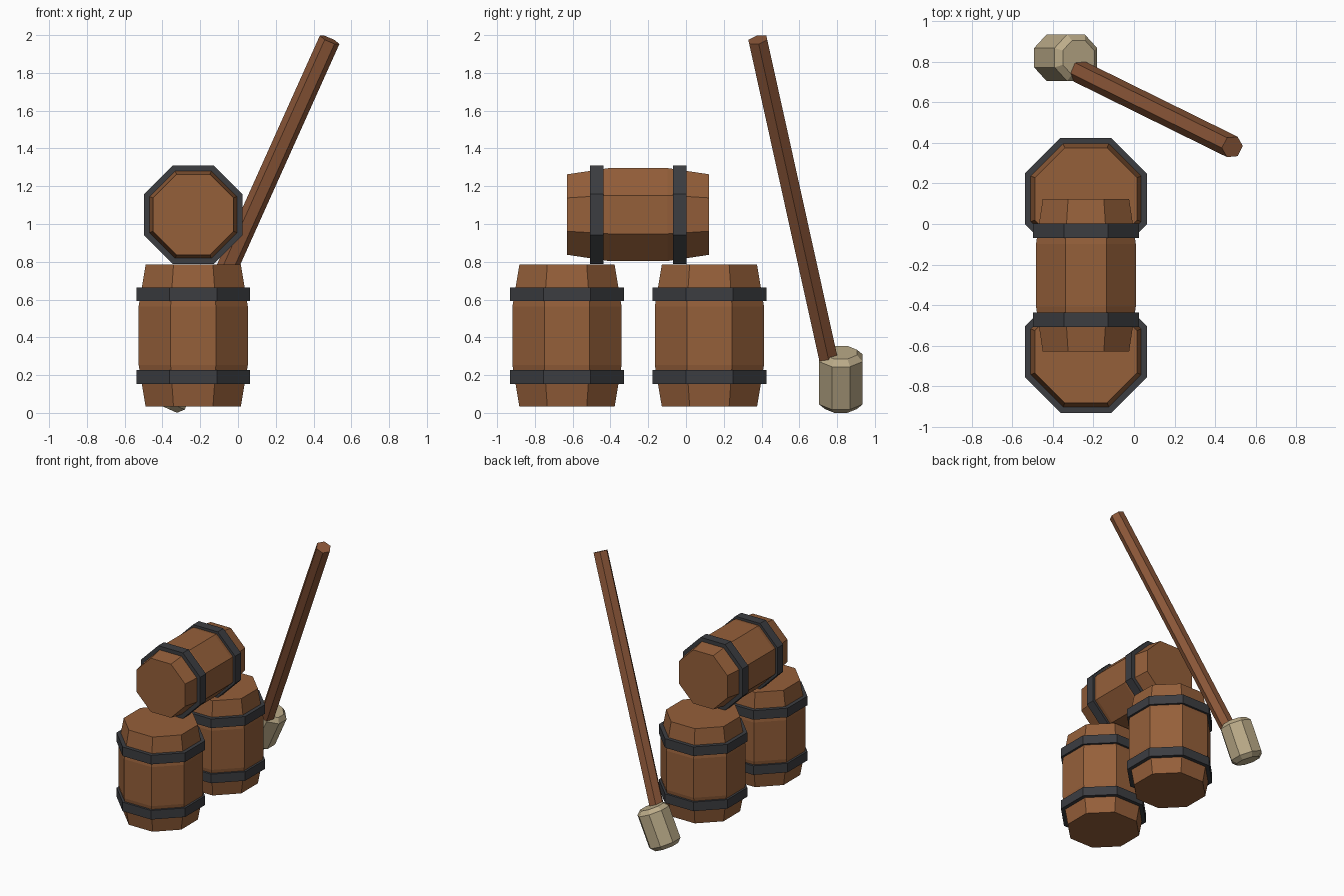
import bpy, bmesh, math
from mathutils import Matrix, Vector

if "Cube" in bpy.data.objects:
    bpy.data.objects.remove(bpy.data.objects["Cube"])


def material(name, rgb):
    m = bpy.data.materials.new(name)
    m.diffuse_color = (*rgb, 1)
    m.use_nodes = True
    m.node_tree.nodes["Principled BSDF"].inputs["Base Color"].default_value = m.diffuse_color
    return m


WOOD = material("barrel_wood", (0.30, 0.115, 0.042))
IRON = material("hoop_iron", (0.045, 0.047, 0.053))
SHAFT = material("shaft_wood", (0.26, 0.095, 0.040))
PALE = material("pale_wood", (0.50, 0.41, 0.25))


def lathe(name, profile, mat, matrix, sides=8, turn=0.5, ring=False):
    """Flat-sided turned solid; profile is (flat radius, height). ring = closed loop profile."""
    bm = bmesh.new()
    k = 1 / math.cos(math.pi / sides)
    rows = []
    for r, z in profile:
        angles = [(i + turn) * 2 * math.pi / sides for i in range(sides)]
        rows.append([bm.verts.new((r * k * math.cos(a), r * k * math.sin(a), z)) for a in angles])
    pairs = list(zip(rows, rows[1:]))
    if ring:
        pairs.append((rows[-1], rows[0]))
    else:
        bm.faces.new(rows[0][::-1])
        bm.faces.new(rows[-1])
    for a, b in pairs:
        for i in range(sides):
            j = (i + 1) % sides
            bm.faces.new((a[i], a[j], b[j], b[i]))
    bmesh.ops.recalc_face_normals(bm, faces=bm.faces)
    mesh = bpy.data.meshes.new(name)
    bm.to_mesh(mesh)
    bm.free()
    mesh.materials.append(mat)
    ob = bpy.data.objects.new(name, mesh)
    ob.matrix_world = matrix
    bpy.context.collection.objects.link(ob)
    return ob


def barrel(name, matrix, end, belly, hoop):
    # staved body
    lathe(name + "_body", [(end, -0.376), (belly, -0.155), (belly, 0.155), (end, 0.376)], WOOD, matrix)
    # two iron hoops
    inner = end + 0.01
    for label, z in (("lower", -0.219), ("upper", 0.219)):
        lathe(f"{name}_{label}_hoop",
              [(inner, z - 0.036), (hoop, z - 0.036), (hoop, z + 0.036), (inner, z + 0.036)],
              IRON, matrix, ring=True)


# two standing barrels and one lying across them
barrel("front_barrel", Matrix.Translation((-0.237, -0.63, 0.409)), 0.252, 0.289, 0.301)
barrel("back_barrel", Matrix.Translation((-0.237, 0.124, 0.409)), 0.252, 0.289, 0.301)
barrel("top_barrel", Matrix.Translation((-0.237, -0.253, 1.05)) @ Matrix.Rotation(math.pi / 2, 4, 'X'),
       0.213, 0.246, 0.261)

# mallet head: chamfered octagonal block leaning towards +x
lathe("mallet_head", [(0.085, -0.156), (0.115, -0.124), (0.115, 0.124), (0.085, 0.156)], PALE,
      Matrix.Translation((-0.337, 0.82, 0.1775)) @ Matrix.Rotation(math.radians(24), 4, 'Y'))

# mallet handle: long hexagonal shaft
low, high = Vector((-0.272, 0.753, 0.29)), Vector((0.485, 0.38, 1.975))
z_axis = (high - low).normalized()
y_axis = z_axis.cross(Vector((1, 0, 0))).normalized()
x_axis = y_axis.cross(z_axis)
frame = Matrix((x_axis, y_axis, z_axis)).transposed().to_4x4()
lathe("mallet_handle", [(0.049, 0), (0.049, (high - low).length)], SHAFT,
      Matrix.Translation(low) @ frame, sides=6, turn=0)
